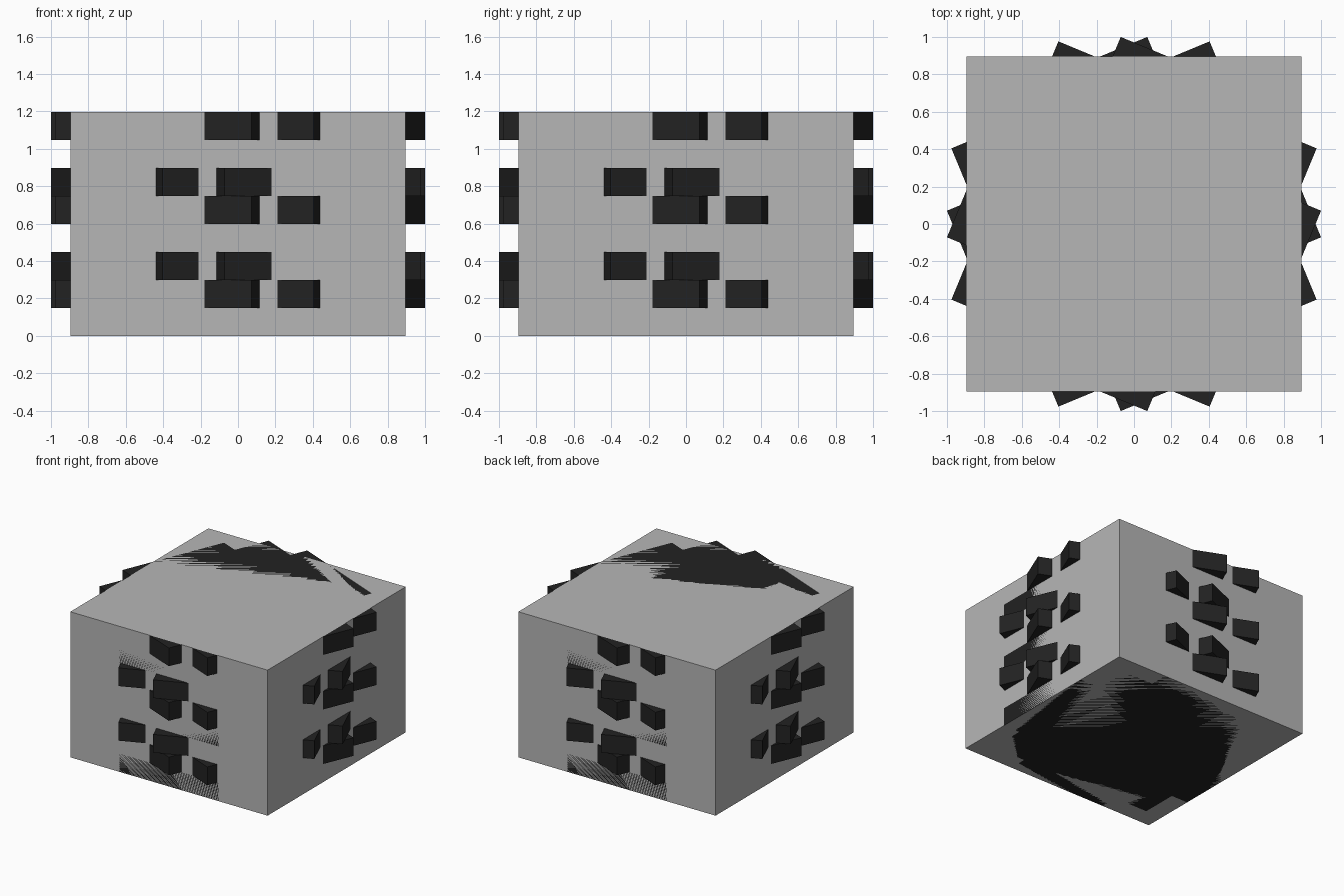
import bpy
import bmesh
import math

if "Cube" in bpy.data.objects:
    bpy.data.objects.remove(bpy.data.objects["Cube"])

U = 0.14945          # grid unit: the body is 12 x 12 x 8 units


def material(name, rgb):
    m = bpy.data.materials.new(name)
    m.diffuse_color = (*rgb, 1.0)
    m.use_nodes = True
    m.node_tree.nodes["Principled BSDF"].inputs["Base Color"].default_value = m.diffuse_color
    return m


grey = material("light grey", (0.47, 0.47, 0.47))
black = material("near black", (0.016, 0.016, 0.016))


def prism(name, outline, z0, z1, turn, mat):
    """Extrude a flat outline from z0 to z1, turned about z."""
    c, s = math.cos(turn), math.sin(turn)
    bm = bmesh.new()
    base = bm.faces.new([bm.verts.new(((x * c - y * s) * U, (x * s + y * c) * U, z0 * U))
                         for x, y in outline])
    top = bmesh.ops.extrude_face_region(bm, geom=[base])["geom"]
    verts = [g for g in top if isinstance(g, bmesh.types.BMVert)]
    bmesh.ops.translate(bm, verts=verts, vec=(0, 0, (z1 - z0) * U))
    bmesh.ops.recalc_face_normals(bm, faces=bm.faces)
    mesh = bpy.data.meshes.new(name)
    bm.to_mesh(mesh)
    bm.free()
    mesh.materials.append(mat)
    ob = bpy.data.objects.new(name, mesh)
    bpy.context.collection.objects.link(ob)
    return ob


# Main block
prism("block", [(-6, -6), (6, -6), (6, 6), (-6, 6)], 0, 8, 0, grey)

# Stepped disc outline: one quarter, repeated four times
quarter = [(6, -3), (6, 3), (5, 3), (5, 5), (3, 5)]
outline = []
for k in range(4):
    for x, y in quarter:
        for _ in range(k):
            x, y = -y, x
        outline.append((x, y))

# Stack of thin discs, turned in a repeating three-step pattern
turns = (0, -22.5, 22.5)
for i in range(8):
    prism(f"disc_{i + 1}", outline, i, i + 1, math.radians(turns[i % 3]), black)
